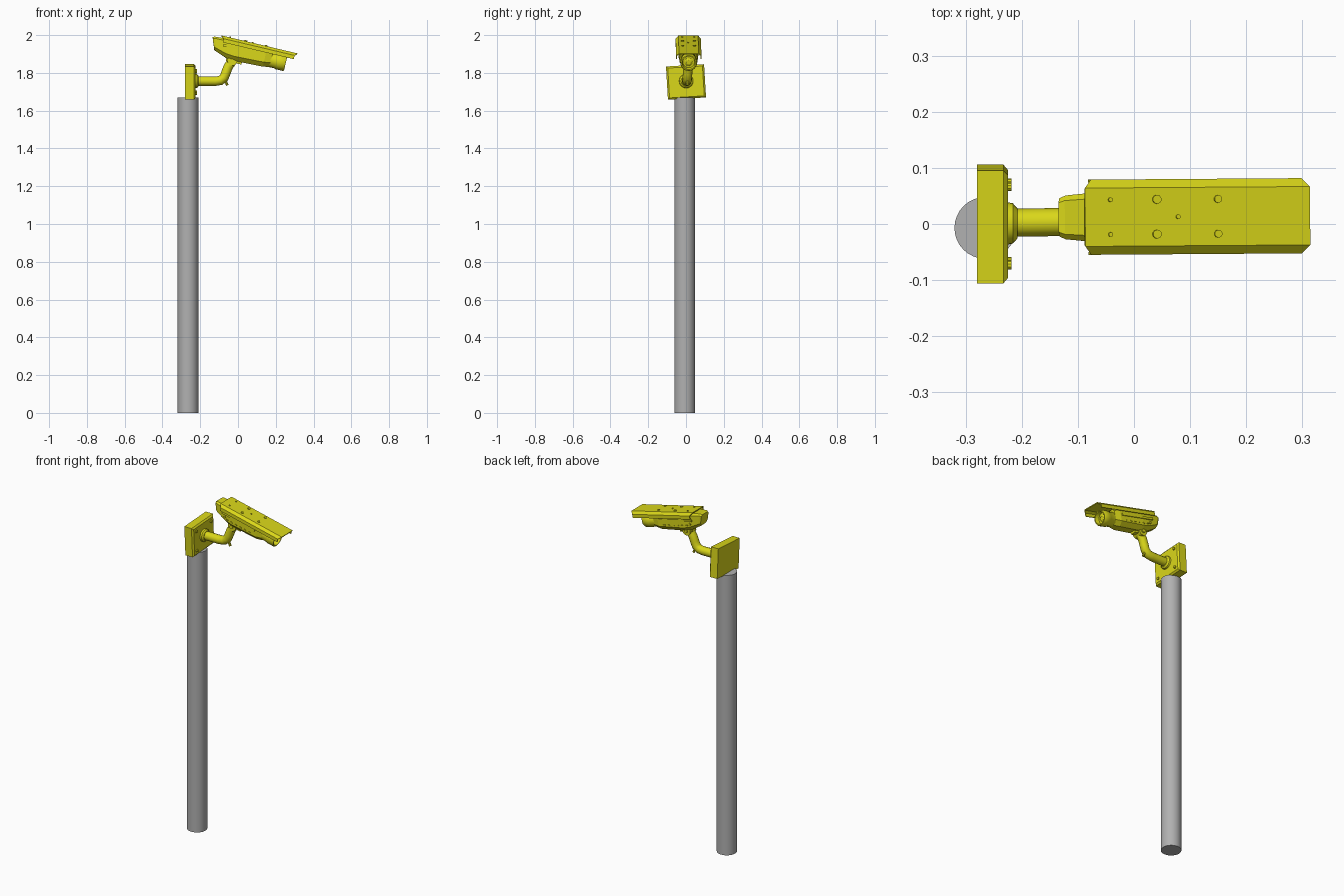
import bpy, bmesh, math
from mathutils import Matrix, Vector

if "Cube" in bpy.data.objects:
    bpy.data.objects.remove(bpy.data.objects["Cube"])


def material(name, rgb):
    m = bpy.data.materials.new(name)
    m.diffuse_color = (*rgb, 1)
    m.use_nodes = True
    m.node_tree.nodes["Principled BSDF"].inputs["Base Color"].default_value = m.diffuse_color
    return m


YELLOW = material("safety yellow", (0.70, 0.68, 0.01))
GREY = material("pole grey", (0.44, 0.44, 0.44))


def finish(name, bm, mat=YELLOW, matrix=None, smooth=False):
    if matrix:
        bm.transform(matrix)
    bmesh.ops.recalc_face_normals(bm, faces=bm.faces)
    me = bpy.data.meshes.new(name)
    bm.to_mesh(me)
    bm.free()
    me.materials.append(mat)
    ob = bpy.data.objects.new(name, me)
    bpy.context.collection.objects.link(ob)
    if smooth:
        bpy.ops.object.select_all(action='DESELECT')
        ob.select_set(True)
        bpy.context.view_layer.objects.active = ob
        bpy.ops.object.shade_smooth_by_angle(angle=math.radians(35))
    return ob


def loft(bm, rings):
    """Bridge equal-length rings of points and cap both ends."""
    vs = [[bm.verts.new(p) for p in r] for r in rings]
    n = len(vs[0])
    for a, b in zip(vs, vs[1:]):
        for i in range(n):
            j = (i + 1) % n
            bm.faces.new((a[i], a[j], b[j], b[i]))
    bm.faces.new(vs[0])
    bm.faces.new(vs[-1])
    return bm


def circle(x, r, y=0, z=0, n=24):
    """Ring around the x axis."""
    return [(x, y + r * math.cos(2 * math.pi * i / n), z + r * math.sin(2 * math.pi * i / n))
            for i in range(n)]


def octagon(u, hw, bottom, top, c, shear=0):
    pts = [(-hw, bottom + c), (-hw + c, bottom), (hw - c, bottom), (hw, bottom + c),
           (hw, top - c * .5), (hw - c * .5, top), (-hw + c * .5, top), (-hw, top - c * .5)]
    return [(u + shear * (top - w), y, w) for y, w in pts]


def add_cyl(bm, r, h, loc, rot=Matrix(), n=10):
    bmesh.ops.create_cone(bm, cap_ends=True, segments=n, radius1=r, radius2=r, depth=h,
                          matrix=Matrix.Translation(loc) @ rot)


def add_box(bm, size, loc):
    bmesh.ops.create_cube(bm, size=1, matrix=Matrix.Translation(loc) @ Matrix.Diagonal((*size, 1)))


ALONG_Y = Matrix.Rotation(math.pi / 2, 4, 'X')
ALONG_X = Matrix.Rotation(math.pi / 2, 4, 'Y')

# pole
bm = bmesh.new()
add_cyl(bm, .055, 1.67, (-.265, -.007, .835), n=32)
finish("pole", bm, GREY, smooth=True)

# wall plate, slightly twisted, with chamfered front, screws and arm flange
plate_m = Matrix.Translation((0, 0, 1.752)) @ Matrix.Rotation(math.radians(3.4), 4, 'X')


def rect(x, hy, hz):
    return [(x, -hy, -hz), (x, hy, -hz), (x, hy, hz), (x, -hy, hz)]


bm = loft(bmesh.new(), [rect(-.28, .101, .088), rect(-.233, .101, .088), rect(-.225, .092, .079)])
finish("mounting_plate", bm, matrix=plate_m)
bm = bmesh.new()
for y in (-.07, .07):
    for z in (-.058, .058):
        add_cyl(bm, .008, .01, (-.223, y, z), ALONG_X)
finish("plate_screws", bm, matrix=plate_m)
bm = loft(bmesh.new(), [circle(-.228, .038), circle(-.216, .036), circle(-.208, .027)])
finish("arm_flange", bm, matrix=Matrix.Translation((0, .001, 1.757)), smooth=True)

# bent arm: tube swept along a short path
path = [(-.23, 1.757), (-.12, 1.756), (-.092, 1.760), (-.074, 1.775), (-.064, 1.80),
        (-.052, 1.832), (-.025, 1.872)]
rings = []
for i, (x, z) in enumerate(path):
    a, b = path[max(i - 1, 0)], path[min(i + 1, len(path) - 1)]
    t = Vector((b[0] - a[0], 0, b[1] - a[1])).normalized()
    up = Vector((-t.z, 0, t.x))
    c = Vector((x, .002 + .01 * i / 6, z))
    rings.append([c + .025 * (math.cos(k * math.pi / 6) * up
                              + math.sin(k * math.pi / 6) * Vector((0, 1, 0))) for k in range(12)])
finish("bent_arm", loft(bmesh.new(), rings), smooth=True)

# swivel joint and bolts under the camera
bm = bmesh.new()
add_cyl(bm, .026, .056, (-.03, .012, 1.864), ALONG_Y, 20)
add_cyl(bm, .011, .070, (-.03, .012, 1.864), ALONG_Y, 6)
add_cyl(bm, .007, .03, (-.062, .008, 1.748), Matrix.Rotation(-.4, 4, 'Y'), 8)
finish("swivel_joint", bm, smooth=True)

# camera frame: x along the barrel, tilted down, origin at the rear top of the sunshield
CAM = (Matrix.Translation((-.087, .012, 1.998)) @ Matrix.Rotation(.007, 4, 'Z')
       @ Matrix.Rotation(math.radians(13.3), 4, 'Y'))

# camera housing
bm = loft(bmesh.new(), [
    octagon(-.044, .034, -.084, -.020, .016, .38),
    octagon(-.034, .039, -.090, -.014, .018, .38),
    octagon(.03, .045, -.110, -.010, .022, .2),
    octagon(.09, .048, -.116, -.010, .024),
    octagon(.25, .048, -.110, -.010, .024),
    octagon(.285, .040, -.104, -.016, .024)])
finish("camera_housing", bm, matrix=CAM)

# mounting foot between housing and joint
bm = bmesh.new()
add_box(bm, (.085, .034, .016), (.095, 0, -.118))
finish("mounting_foot", bm, matrix=CAM)

# side rails with a row of small studs
bm = bmesh.new()
for s in (-1, 1):
    add_box(bm, (.22, .008, .012), (.13, s * .049, -.048))
    for i in range(6):
        add_box(bm, (.012, .006, .005), (.06 + i * .03, s * .0485, -.078))
    add_cyl(bm, .007, .008, (.04, s * .047, -.070), ALONG_Y)
finish("side_rails", bm, matrix=CAM)

# lens barrel with recessed glass
bm = loft(bmesh.new(), [circle(x, r, z=-.064) for x, r in (
    (.24, .041), (.315, .041), (.320, .044), (.358, .044), (.364, .041),
    (.364, .035), (.340, .031), (.340, .022), (.347, .012))])
finish("lens_barrel", bm, matrix=CAM, smooth=True)

# sunshield: thin open-bottomed shell with clipped end corners
outer = [(-.067, -.034), (-.067, -.014), (-.052, 0), (.052, 0), (.067, -.014), (.067, -.034)]
inner = [(.062, -.034), (.062, -.016), (.050, -.005), (-.050, -.005), (-.062, -.016), (-.062, -.034)]


def shield_ring(u, clip):
    return [(u + (clip if abs(y) > .055 else 0), y, w) for y, w in outer + inner]


bm = loft(bmesh.new(), [shield_ring(0, .014), shield_ring(.412, -.012)])
finish("sunshield", bm, matrix=CAM)

# sunshield screws
bm = bmesh.new()
for s in (-1, 1):
    for u, r in ((.046, .004), (.131, .008), (.243, .007)):
        add_cyl(bm, r, .008, (u, s * .031, .001))
add_cyl(bm, .004, .006, (.17, 0, .001))
finish("sunshield_screws", bm, matrix=CAM)
